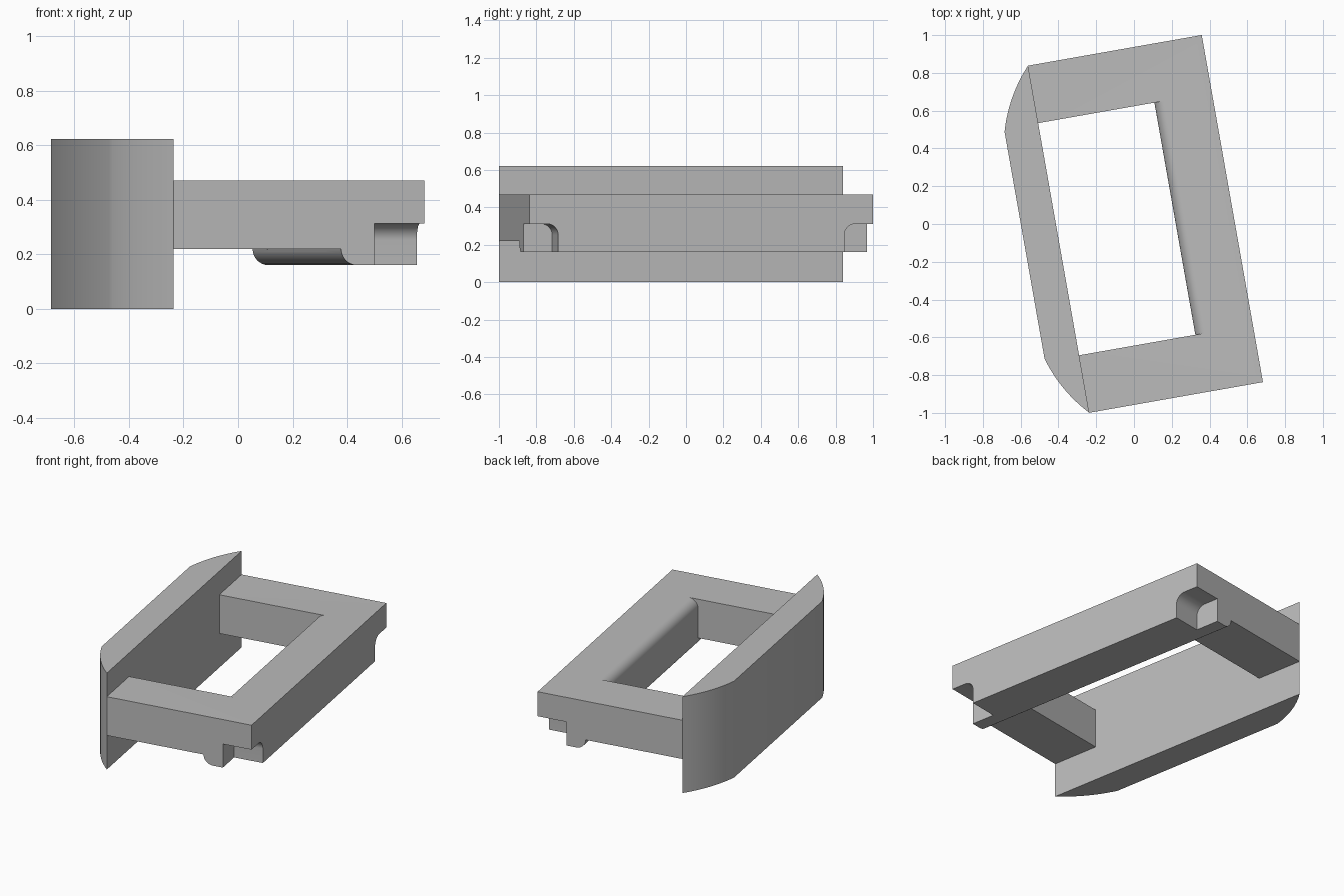
import bpy, bmesh
from math import sin, cos, pi, radians
from mathutils import Matrix, Vector

cube = bpy.data.objects.get("Cube")
if cube:
    bpy.data.objects.remove(cube, do_unlink=True)

# Single grey material
grey = bpy.data.materials.new("plain grey")
grey.use_nodes = True
grey.diffuse_color = (0.5, 0.5, 0.5, 1)
grey.node_tree.nodes["Principled BSDF"].inputs["Base Color"].default_value = (0.5, 0.5, 0.5, 1)

# The whole part is turned about z and slightly offset along its length
PLACE = Matrix.Rotation(radians(10), 4, 'Z') @ Matrix.Translation((0, -0.01, 0))
AXES = {'x': lambda a, b, t: (t, a, b),
        'y': lambda a, b, t: (a, t, b),
        'z': lambda a, b, t: (a, b, t)}


def prism(name, outline, axis, low, high):
    """Extrude a closed outline along an axis."""
    bm = bmesh.new()
    place = AXES[axis]
    ends = [[bm.verts.new(place(a, b, t)) for a, b in outline] for t in (low, high)]
    for ring in ends:
        bm.faces.new(ring)
    n = len(outline)
    for i in range(n):
        j = (i + 1) % n
        bm.faces.new((ends[0][i], ends[0][j], ends[1][j], ends[1][i]))
    bmesh.ops.recalc_face_normals(bm, faces=bm.faces)
    bm.transform(PLACE)
    mesh = bpy.data.meshes.new(name)
    bm.to_mesh(mesh)
    bm.free()
    mesh.materials.append(grey)
    obj = bpy.data.objects.new(name, mesh)
    bpy.context.collection.objects.link(obj)
    return obj


def arc(cx, cy, r, start, end, steps=12):
    angles = [radians(start + (end - start) * i / steps) for i in range(steps + 1)]
    return [(cx + r * cos(t), cy + r * sin(t)) for t in angles]


def select_only(obj):
    bpy.ops.object.select_all(action='DESELECT')
    obj.select_set(True)
    bpy.context.view_layer.objects.active = obj


def cut(obj, cutter):
    cutter.hide_render = True
    mod = obj.modifiers.new("cut", 'BOOLEAN')
    mod.operation, mod.solver, mod.object = 'DIFFERENCE', 'EXACT', cutter
    select_only(obj)
    bpy.ops.object.modifier_apply(modifier=mod.name)
    bpy.data.objects.remove(cutter, do_unlink=True)


BACK, OUTER, LIP = -0.407, 0.527, 0.217     # cross positions
HALF, R = 0.933, 0.06                       # half length, rounding radius
BOTTOM, ARM, TOP = 0.16, 0.22, 0.47         # heights

# Frame: arms and deeper outer bar share one cross-section
section = [(BACK, TOP), (BACK, ARM)]
section += arc(LIP + R, ARM, R, 180, 270)
section += [(OUTER, BOTTOM), (OUTER, TOP)]
frame = prism("frame", section, 'y', -HALF, HALF)

# Window, whose outer side leaves a rounded top edge on the bar
side = LIP + 0.001
window = [(-0.6, 0.05), (side, 0.05)]
window += arc(side + R, TOP - R, R, 180, 90)
window += [(side + R, 0.6), (-0.6, 0.6)]
cut(frame, prism("window_cutter", window, 'y', -0.624, 0.624))

# Corner notches with a filleted ceiling
wall, ceiling = 0.777, 0.312
for s in (-1, 1):
    notch = [(1.1, 0.05), (wall, 0.05)]
    notch += arc(wall + R, ceiling - R, R, 180, 90)
    notch += [(1.1, ceiling)]
    cut(frame, prism("notch_cutter", [(s * a, b) for a, b in notch], 'x', 0.342, 0.7))

# Backing plate with bowed ends
p0, p1, p2 = Vector((BACK, HALF)), Vector((-0.537, 0.793)), Vector((-0.59, 0.61))
bow = []
for i in range(13):
    t = i / 12
    bow.append(tuple(p0 * (1 - t) ** 2 + p1 * 2 * t * (1 - t) + p2 * t * t))
outline = bow + [(a, -b) for a, b in reversed(bow)]
plate = prism("backing_plate", outline, 'z', 0, 0.622)

for obj in (frame, plate):
    select_only(obj)
    bpy.ops.object.shade_smooth_by_angle(angle=radians(30))
